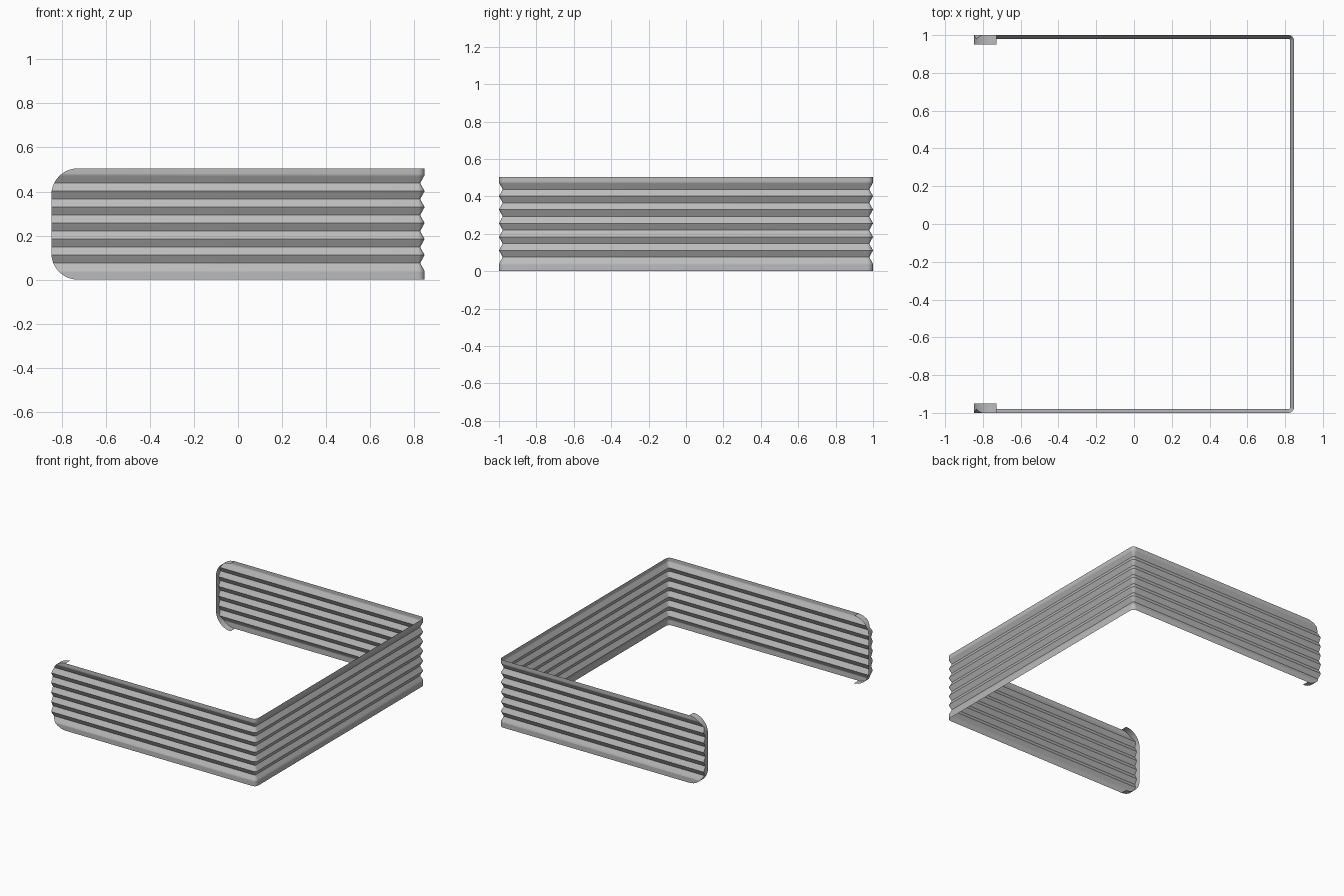
import bpy
import math

cube = bpy.data.objects.get("Cube")
if cube:
    bpy.data.objects.remove(cube, do_unlink=True)

HEIGHT, HALF_X, HALF_Y = 0.505, 0.847, 1.0
DEPTH, BEND, END_R, LIP = 0.02, 0.03, 0.12, 0.05
FIRST, PITCH, RIBS = 0.075, 0.0726, 5      # lowest groove, rib spacing, rib count

# Plain grey metal
metal = bpy.data.materials.new("grey metal")
metal.use_nodes = True
grey = (0.5, 0.5, 0.5, 1)
metal.diffuse_color = grey
metal.node_tree.nodes["Principled BSDF"].inputs["Base Color"].default_value = grey


def make_object(name, verts, faces):
    mesh = bpy.data.meshes.new(name)
    mesh.from_pydata(verts, [], faces)
    mesh.materials.append(metal)
    obj = bpy.data.objects.new(name, mesh)
    bpy.context.collection.objects.link(obj)
    bpy.ops.object.select_all(action="DESELECT")
    obj.select_set(True)
    bpy.context.view_layer.objects.active = obj
    bpy.ops.object.shade_smooth_by_angle(angle=math.radians(32))
    return obj


# Corrugated cross-section: (height, inward offset), flat margin at each edge
knots = [(0, 0), (FIRST - PITCH / 2, 0)]
for i in range(2 * RIBS + 1):
    knots.append((FIRST + i * PITCH / 2, DEPTH if i % 2 == 0 else 0))
knots += [(knots[-1][0] + PITCH / 2, 0), (HEIGHT, 0)]


def inset(z):
    for (z0, d0), (z1, d1) in zip(knots, knots[1:]):
        if z <= z1 + 1e-6:
            return d0 + (d1 - d0) * (z - z0) / (z1 - z0)
    return 0.0


def end_x(z):
    # Rounded corners of the free ends
    edge = max(0.0, END_R - min(z, HEIGHT - z))
    return -HALF_X + END_R - math.sqrt(max(0.0, END_R ** 2 - edge ** 2))


levels = {round(z, 4) for z, d in knots}
for k in range(1, 11):
    h = round(END_R * (1 - math.cos(k * math.pi / 20)), 4)
    levels |= {h, round(HEIGHT - h, 4)}
levels = sorted(levels)
n = len(levels)


# Plan path of the three-sided sheet, with bent corners
def path(z):
    d = inset(z)
    r = BEND - d
    pts = [(end_x(z), -HALF_Y + d, z)]
    for side, start in ((-1, -90), (1, 0)):
        for k in range(7):
            a = math.radians(start + 15 * k)
            pts.append((HALF_X - BEND + r * math.cos(a),
                        side * (HALF_Y - BEND) + r * math.sin(a), z))
    pts.append((end_x(z), HALF_Y - d, z))
    return pts


rows = [path(z) for z in levels]
m = len(rows[0])
faces = [(j * m + i, j * m + i + 1, (j + 1) * m + i + 1, (j + 1) * m + i)
         for j in range(n - 1) for i in range(m - 1)]
make_object("corrugated_sheet", [p for row in rows for p in row], faces)

# Return lips around the free ends, turned inward
for name, side, index in (("front_lip", -1, 0), ("back_lip", 1, -1)):
    outer = [row[index] for row in rows]
    inner = [(x, side * (HALF_Y - LIP), z) for x, y, z in outer]
    quads = [(j, j + 1, n + j + 1, n + j) for j in range(n - 1)]
    if side > 0:
        quads = [q[::-1] for q in quads]
    make_object(name, outer + inner, quads)
